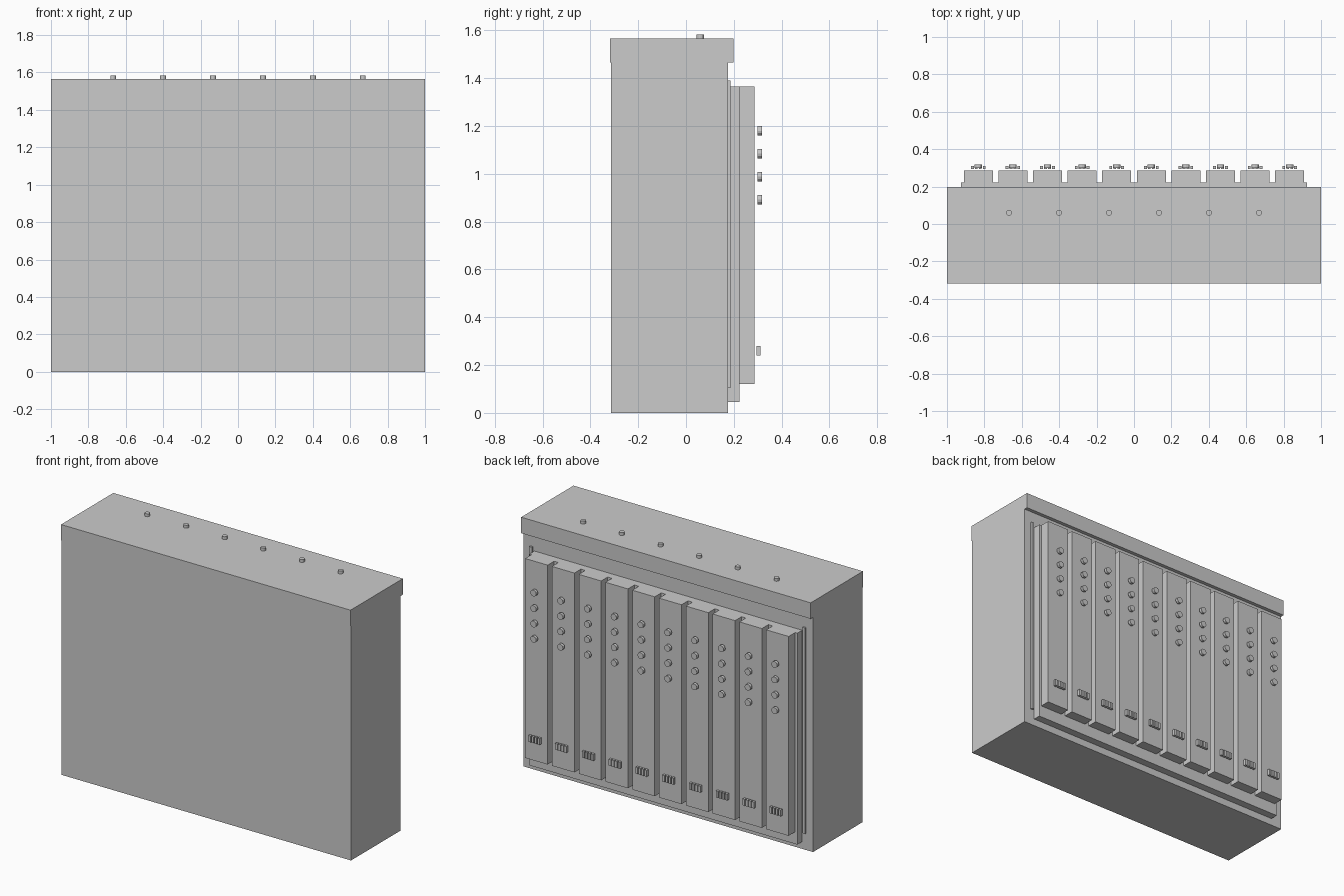
import bpy, bmesh, math
from mathutils import Matrix, Vector

cube = bpy.data.objects.get("Cube")
if cube:
    bpy.data.objects.remove(cube, do_unlink=True)

# One plain grey for the whole cabinet
grey = bpy.data.materials.new("light_grey")
grey.use_nodes = True
colour = (0.6, 0.6, 0.6, 1)
grey.diffuse_color = colour
grey.node_tree.nodes["Principled BSDF"].inputs["Base Color"].default_value = colour


def finish(bm, name):
    mesh = bpy.data.meshes.new(name)
    bm.to_mesh(mesh)
    bm.free()
    mesh.materials.append(grey)
    obj = bpy.data.objects.new(name, mesh)
    bpy.context.collection.objects.link(obj)
    return obj


def add_box(bm, xs, ys, zs):
    lo, hi = Vector((xs[0], ys[0], zs[0])), Vector((xs[1], ys[1], zs[1]))
    size = hi - lo
    bmesh.ops.create_cube(bm, size=1, matrix=Matrix.Translation((lo + hi) / 2)
                          @ Matrix.Diagonal((*size, 1)))


def box(name, xs, ys, zs):
    bm = bmesh.new()
    add_box(bm, xs, ys, zs)
    return finish(bm, name)


def add_disc(bm, centre, radius, depth, turn):
    bmesh.ops.create_cone(bm, cap_ends=True, segments=12, radius1=radius,
                          radius2=radius, depth=depth,
                          matrix=Matrix.Translation(centre) @ turn)


# Cabinet body, overhanging lid and the backing plate for the modules
box("cabinet_body", (-1, 1), (-0.313, 0.175), (0, 1.465))
box("cabinet_lid", (-1, 1), (-0.318, 0.198), (1.465, 1.565))
box("backing_plate", (-0.925, 0.925), (0.17, 0.223), (0.045, 1.365))

# Thin strips beside the backing plate
for side, label in ((1, "left"), (-1, "right")):
    xs = sorted((side * 0.935, side * 0.953))
    box(label + "_side_strip", xs, (0.17, 0.186), (0.105, 1.39))

# Ten modules, each with four knobs and a finned connector
upright = Matrix.Identity(4)
facing_back = Matrix.Rotation(math.pi / 2, 4, "X")
for i in range(10):
    x = (i - 4.5) * 0.185
    tag = "_" + str(i + 1)
    box("module" + tag, (x - 0.0775, x + 0.0775), (0.22, 0.287), (0.12, 1.365))
    knobs = bmesh.new()
    for k in range(4):
        add_disc(knobs, (x, 0.309, 1.18 - k * 0.096), 0.02, 0.018, facing_back)
    finish(knobs, "knobs" + tag)
    fins = bmesh.new()
    for f in range(4):
        fx = x + (f - 1.5) * 0.021
        add_box(fins, (fx - 0.0075, fx + 0.0075), (0.294, 0.311), (0.24, 0.28))
    finish(fins, "connector_fins" + tag)

# Row of studs on the lid
studs = bmesh.new()
for i in range(6):
    add_disc(studs, ((i - 2.5) * 0.267, 0.06, 1.573), 0.0155, 0.02, upright)
finish(studs, "lid_studs")
